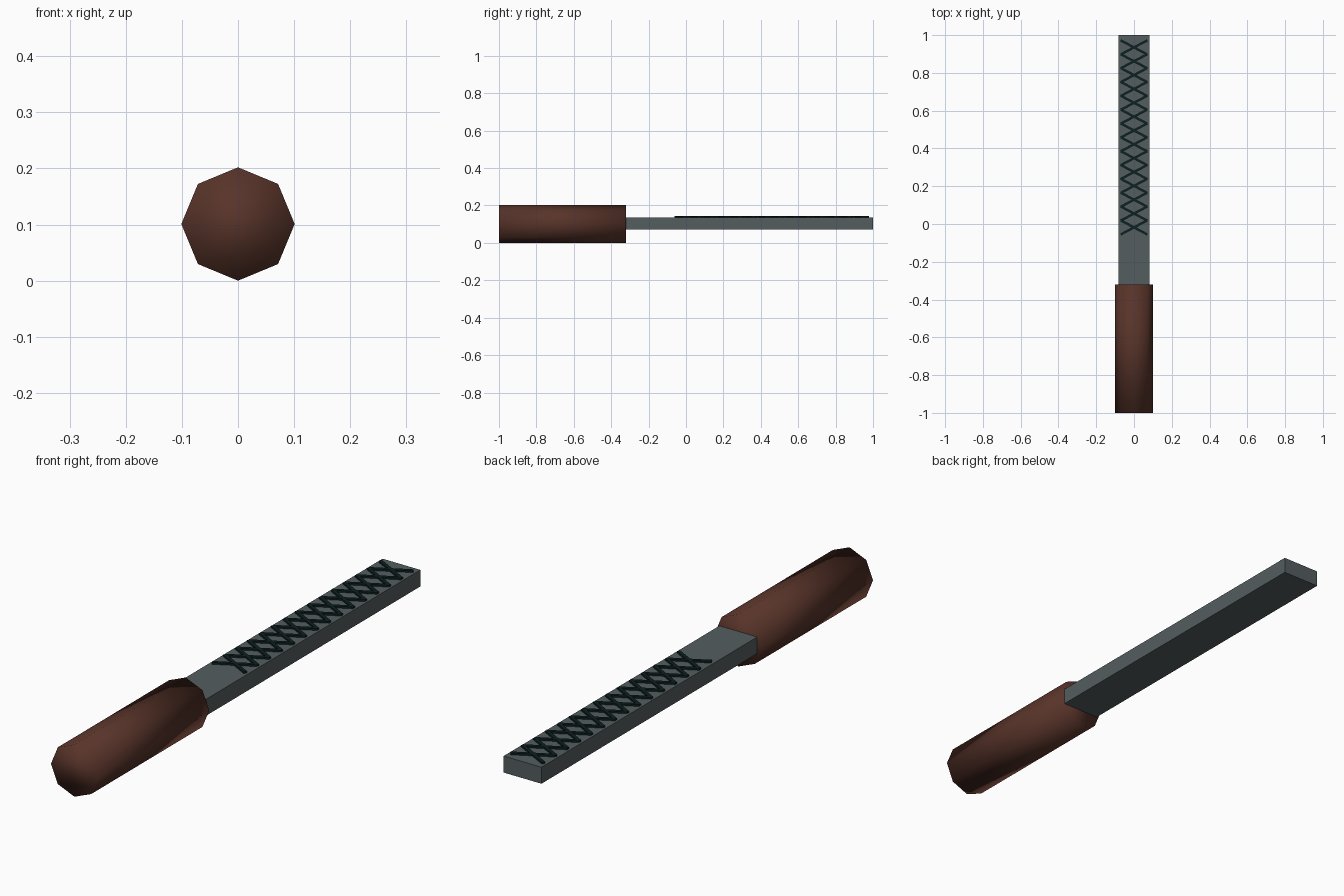
import bpy, math

if "Cube" in bpy.data.objects:
    bpy.data.objects.remove(bpy.data.objects["Cube"])


def material(name, rgb):
    m = bpy.data.materials.new(name)
    m.diffuse_color = (*rgb, 1)
    m.use_nodes = True
    m.node_tree.nodes["Principled BSDF"].inputs["Base Color"].default_value = m.diffuse_color
    return m


wood = material("brown wood", (0.095, 0.033, 0.022))
steel = material("grey steel", (0.09, 0.11, 0.115))
dark = material("dark teeth", (0.004, 0.014, 0.014))


def box(name, centre, size, mat, angle=0):
    bpy.ops.mesh.primitive_cube_add(size=1, location=centre, rotation=(0, 0, angle))
    o = bpy.context.object
    o.name = name
    o.scale = size
    o.data.materials.append(mat)
    return o


# Handle: eight-sided, fully smooth shaded
bpy.ops.mesh.primitive_cylinder_add(vertices=8, radius=0.101, depth=0.68,
                                    location=(0, -0.66, 0.101),
                                    rotation=(math.pi / 2, 0, 0))
handle = bpy.context.object
handle.name = "handle"
handle.data.materials.append(wood)
bpy.ops.object.shade_smooth()

# Flat steel blade
box("blade", (0, 0.34, 0.104), (0.162, 1.32, 0.064), steel)

# Crossed ridges along the top of the blade
for i in range(14):
    y = -0.018 + 0.0733 * i
    for side in (-1, 1):
        box("ridge", (0, y, 0.138), (0.16, 0.013, 0.01), dark, side * math.radians(28))
